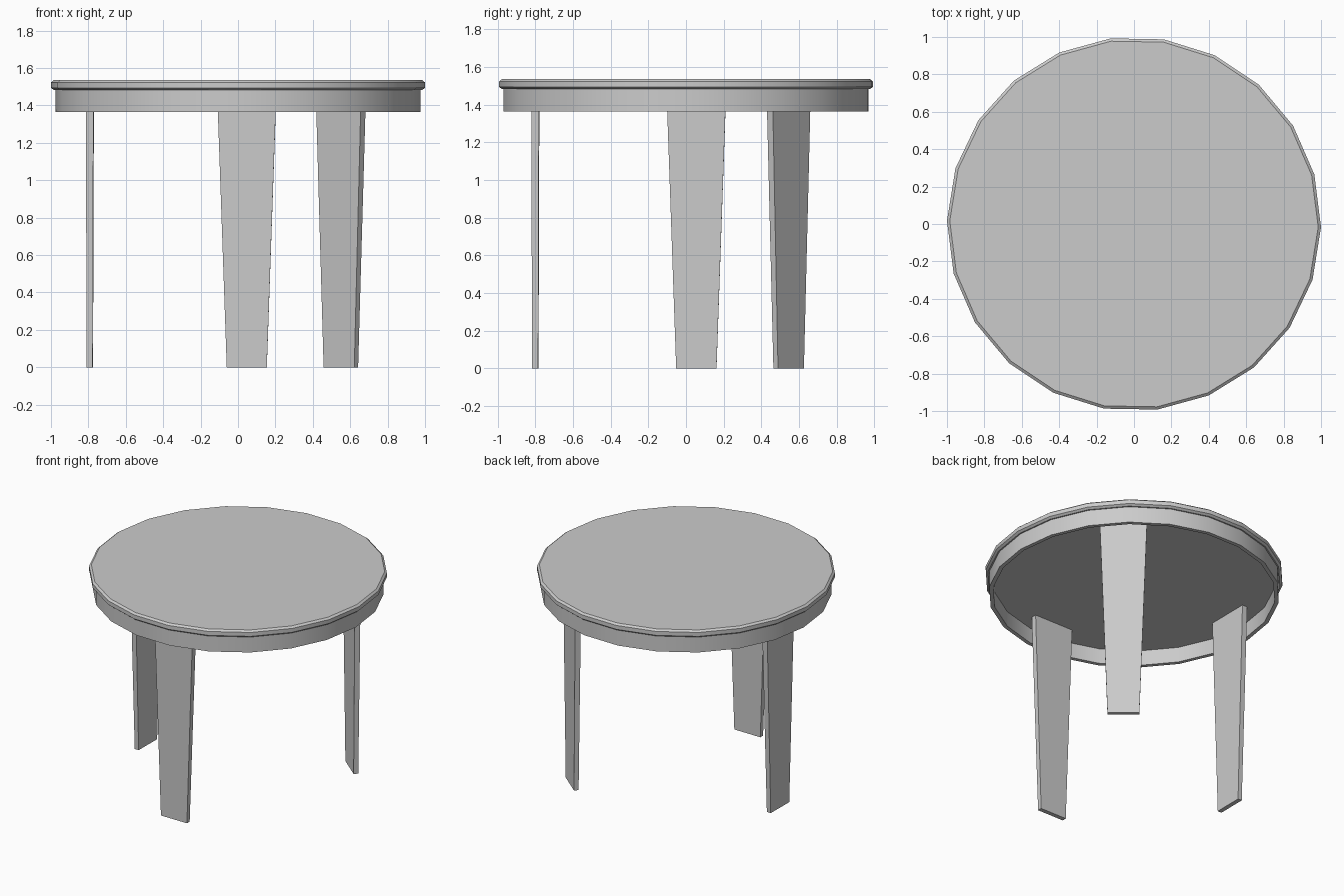
import bpy
import bmesh
from math import cos, sin, pi, radians
from mathutils import Matrix

cube = bpy.data.objects.get("Cube")
if cube:
    bpy.data.objects.remove(cube, do_unlink=True)

SIDES = 22
PHASE = radians(-1)

grey = bpy.data.materials.new("light grey")
grey.use_nodes = True
grey.diffuse_color = (0.6, 0.6, 0.6, 1)
grey.node_tree.nodes["Principled BSDF"].inputs["Base Color"].default_value = (0.6, 0.6, 0.6, 1)


def finish(name, bm, smooth=False):
    bmesh.ops.recalc_face_normals(bm, faces=bm.faces)
    mesh = bpy.data.meshes.new(name)
    bm.to_mesh(mesh)
    bm.free()
    mesh.materials.append(grey)
    obj = bpy.data.objects.new(name, mesh)
    bpy.context.collection.objects.link(obj)
    if smooth:
        bpy.ops.object.select_all(action='DESELECT')
        obj.select_set(True)
        bpy.context.view_layer.objects.active = obj
        bpy.ops.object.shade_smooth_by_angle(angle=radians(30))
    return obj


def lathe(name, profile):
    """Turn a (radius, height) profile and cap both ends."""
    bm = bmesh.new()
    rings = []
    for r, z in profile:
        rings.append([bm.verts.new((r * cos(PHASE + 2 * pi * i / SIDES),
                                    r * sin(PHASE + 2 * pi * i / SIDES), z))
                      for i in range(SIDES)])
    for a, b in zip(rings, rings[1:]):
        for i in range(SIDES):
            j = (i + 1) % SIDES
            bm.faces.new((a[i], a[j], b[j], b[i]))
    bm.faces.new(rings[0])
    bm.faces.new(rings[-1])
    return finish(name, bm, smooth=True)


def leg(name, x, y, facing):
    """Flat tapered board whose broad side faces the given angle."""
    bm = bmesh.new()
    bmesh.ops.create_cube(bm, size=1)
    for v in bm.verts:
        top = v.co.z > 0
        v.co.x *= 0.041 if top else 0.032
        v.co.y *= 0.317 if top else 0.214
        v.co.z = 1.478 if top else 0
    bm.transform(Matrix.Translation((x, y, 0)) @ Matrix.Rotation(radians(facing), 4, 'Z'))
    return finish(name, bm)


# Round top with bevelled rim, and a hollow apron under it
lathe("table_top_with_apron", [
    (0.948, 1.476), (0.948, 1.364), (0.976, 1.364), (0.976, 1.482),
    (0.985, 1.482), (1.0, 1.494), (1.0, 1.523), (0.985, 1.535)])

# Three board legs
leg("right_leg", -0.792, 0.055, 179.5)
leg("front_leg", 0.047, -0.8, -90.5)
leg("back_left_leg", 0.55, 0.545, 50)
